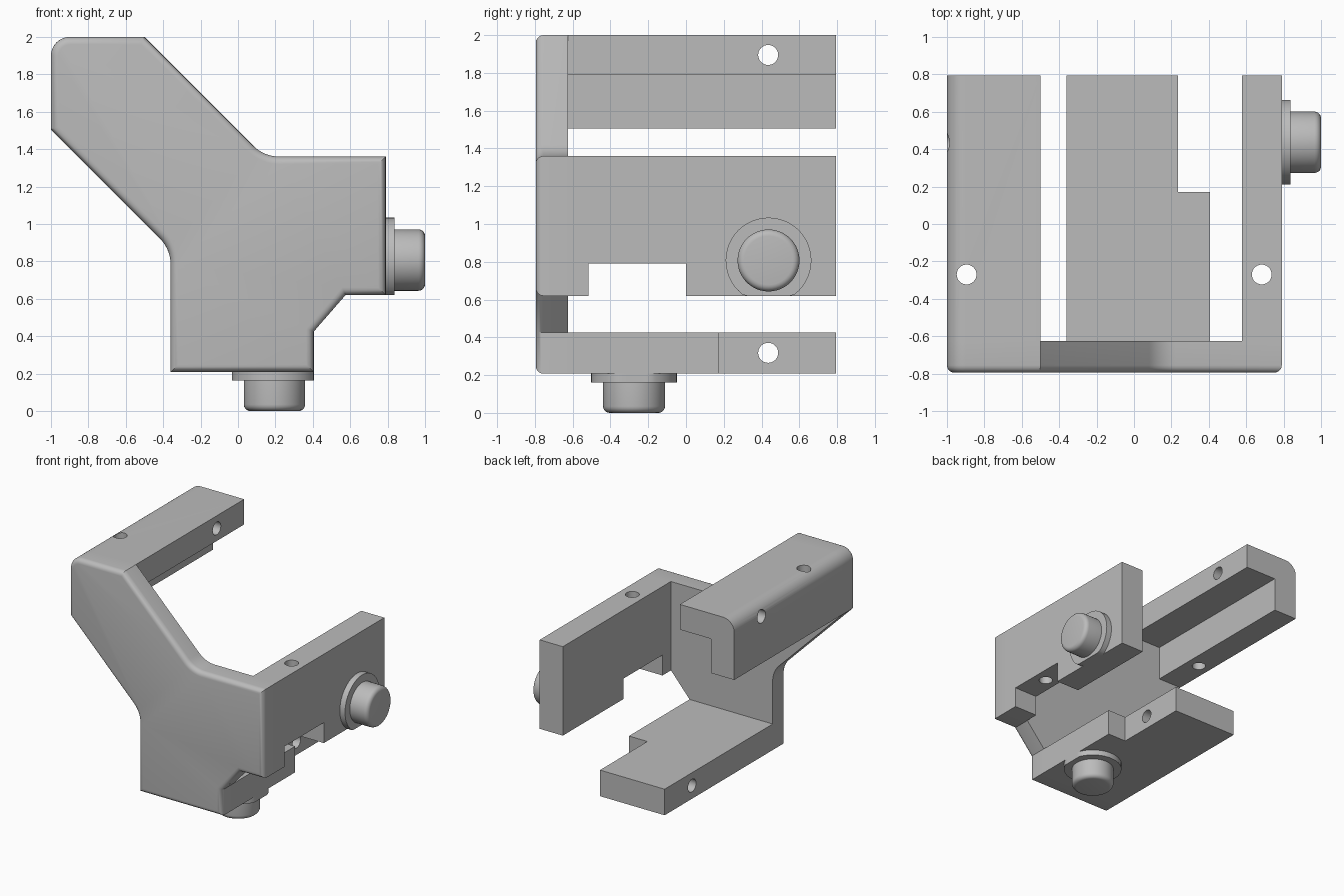
import bpy
import bmesh
from math import cos, sin, tan, pi, radians
from mathutils import Vector

if "Cube" in bpy.data.objects:
    bpy.data.objects.remove(bpy.data.objects["Cube"], do_unlink=True)

GREY = bpy.data.materials.new("plain_grey")
GREY.use_nodes = True
GREY.diffuse_color = (0.5, 0.5, 0.5, 1)
GREY.node_tree.nodes["Principled BSDF"].inputs["Base Color"].default_value = (0.5, 0.5, 0.5, 1)

FRONT, INNER, BACK = -0.795, -0.625, 0.795
HOLE_R = 0.053


def outline(corners, steps=8):
    """2D outline; a corner with a third value is rounded to that radius."""
    pts = []
    for i, c in enumerate(corners):
        p = Vector(c[:2])
        if len(c) == 2:
            pts.append(p)
            continue
        d1 = (Vector(corners[i - 1][:2]) - p).normalized()
        d2 = (Vector(corners[(i + 1) % len(corners)][:2]) - p).normalized()
        half = d1.angle(d2) / 2
        centre = p + (d1 + d2).normalized() * c[2] / sin(half)
        start = p + d1 * c[2] / tan(half) - centre
        end = p + d2 * c[2] / tan(half) - centre
        for k in range(steps + 1):
            pts.append(centre + start.lerp(end, k / steps).normalized() * c[2])
    return pts


def circle(u, v, r, n=48):
    return [Vector((u + r * cos(2 * pi * k / n), v + r * sin(2 * pi * k / n))) for k in range(n)]


def place(p, w, axis):
    return {"x": (w, p[0], p[1]), "y": (p[0], w, p[1]), "z": (p[0], p[1], w)}[axis]


def prism(name, pts, axis, a, b, round_a=0):
    """Extrude an outline from a to b along an axis, rounding the rim at a."""
    bm = bmesh.new()
    near = [bm.verts.new(place(p, a, axis)) for p in pts]
    far = [bm.verts.new(place(p, b, axis)) for p in pts]
    cap = bm.faces.new(near)
    bm.faces.new(far[::-1])
    for i in range(len(pts)):
        bm.faces.new((near[i - 1], near[i], far[i], far[i - 1]))
    bmesh.ops.recalc_face_normals(bm, faces=bm.faces)
    if round_a:
        bmesh.ops.bevel(bm, geom=list(cap.edges), offset=round_a, segments=5,
                        profile=0.5, affect='EDGES', clamp_overlap=False)
    bmesh.ops.recalc_face_normals(bm, faces=bm.faces)
    mesh = bpy.data.meshes.new(name)
    bm.to_mesh(mesh)
    bm.free()
    mesh.materials.append(GREY)
    obj = bpy.data.objects.new(name, mesh)
    bpy.context.collection.objects.link(obj)
    return obj


def drill(obj, u, v, axis):
    """Cut a round hole right through a part."""
    cutter = prism("hole_cutter", circle(u, v, HOLE_R, 32), axis, -3, 3)
    cutter.hide_render = True
    mod = obj.modifiers.new("hole", 'BOOLEAN')
    mod.operation, mod.solver, mod.object = 'DIFFERENCE', 'EXACT', cutter
    graph = bpy.context.evaluated_depsgraph_get()
    mesh = bpy.data.meshes.new_from_object(obj.evaluated_get(graph))
    obj.modifiers.clear()
    obj.data = mesh
    bpy.data.objects.remove(cutter, do_unlink=True)


# Front plate joining the three arms
parts = [prism("front_plate", outline([
    (-1, 1.505), (-1, 2, 0.1), (-0.5, 2), (0.14, 1.36, 0.2), (0.79, 1.36),
    (0.79, 0.62), (0.575, 0.62), (0.405, 0.425), (0.405, 0.208),
    (-0.36, 0.208), (-0.36, 0.865, 0.2)]), "y", FRONT, INNER, 0.04)]

# Upper arm with an L-shaped section
upper = prism("upper_arm", outline([
    (-1, 1.505), (-1, 2, 0.1), (-0.5, 2), (-0.5, 1.79), (-0.785, 1.79),
    (-0.785, 1.505)]), "y", INNER, BACK)
drill(upper, -0.895, -0.27, "z")
drill(upper, 0.435, 1.895, "x")

# Side wall with a notch in its lower edge
side = prism("side_wall", outline([
    (INNER, 0.62), (-0.515, 0.62), (-0.515, 0.79), (0, 0.79), (0, 0.62),
    (BACK, 0.62), (BACK, 1.36), (INNER, 1.36)]), "x", 0.577, 0.79)
drill(side, 0.683, -0.27, "z")

# Lower shelf, narrower towards the back
shelf = prism("lower_shelf", outline([
    (-0.36, INNER), (0.405, INNER), (0.405, 0.172), (0.235, 0.172),
    (0.235, BACK), (-0.36, BACK)]), "z", 0.208, 0.425)
drill(shelf, 0.435, 0.318, "x")

# Side button and flange, the flange trimmed flush with the wall's lower edge
side_rim = [(p.x, max(p.y, 0.62)) for p in circle(0.437, 0.807, 0.227)]
parts += [upper, side, shelf,
          prism("side_flange", side_rim, "x", 0.838, 0.79),
          prism("side_button", circle(0.437, 0.807, 0.164), "x", 1.0, 0.838, 0.035)]

# Bottom button and flange, the flange trimmed flush with the shelf's edge
low_rim = [(min(p.x, 0.405), p.y) for p in circle(0.195, -0.275, 0.227)]
parts += [prism("bottom_flange", low_rim, "z", 0.162, 0.208),
          prism("bottom_button", circle(0.195, -0.275, 0.164), "z", 0, 0.162, 0.035)]

# Smooth the rounded edges, keep the corners sharp
bpy.ops.object.select_all(action='DESELECT')
for part in parts:
    part.select_set(True)
bpy.context.view_layer.objects.active = parts[0]
bpy.ops.object.shade_smooth_by_angle(angle=radians(30))
